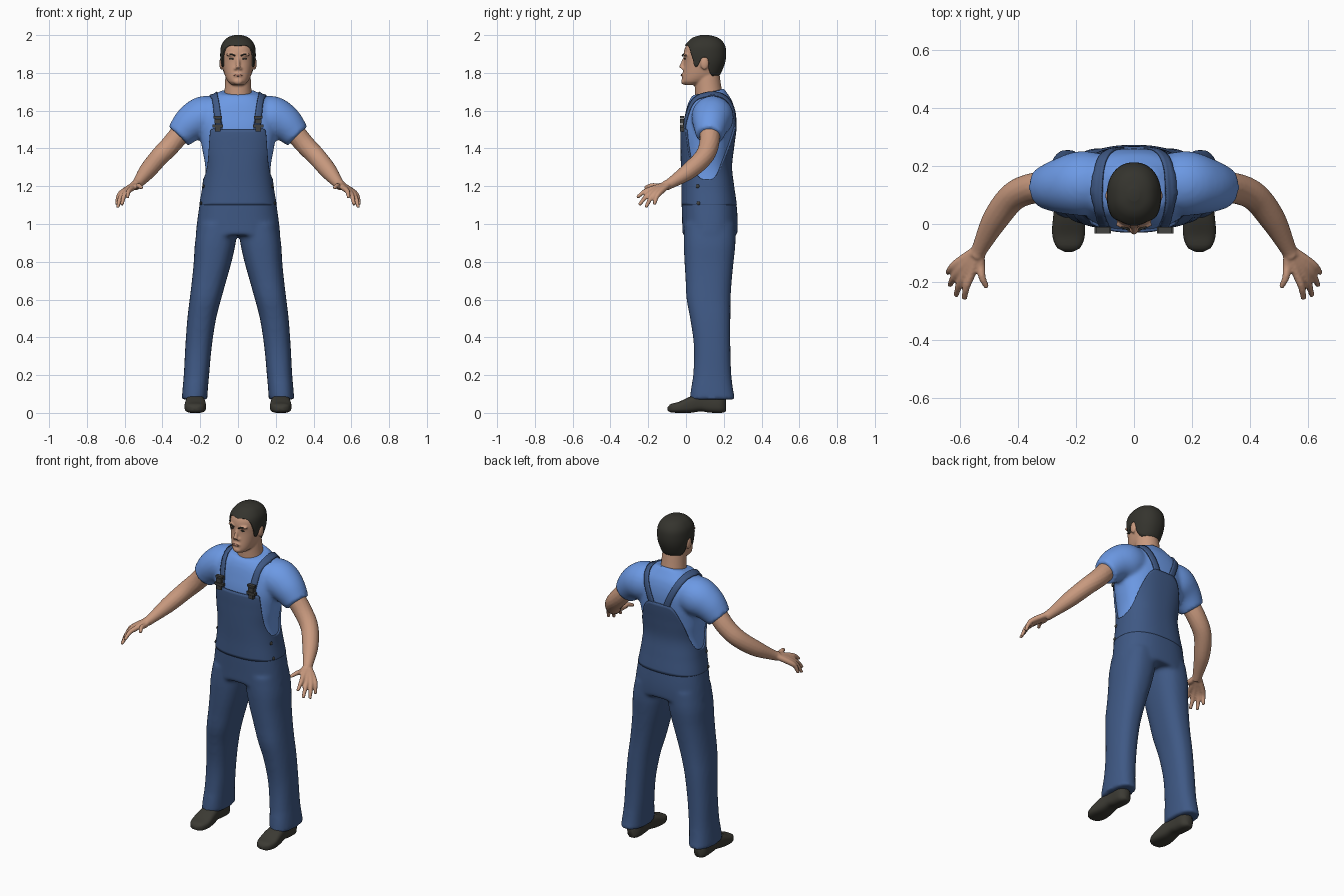
import bpy, bmesh
from math import sin, cos, pi
from mathutils import Vector, Matrix

cube = bpy.data.objects.get("Cube")
if cube:
    bpy.data.objects.remove(cube)


def material(name, r, g, b):
    m = bpy.data.materials.new(name)
    m.use_nodes = True
    m.diffuse_color = (r, g, b, 1)
    m.node_tree.nodes["Principled BSDF"].inputs["Base Color"].default_value = (r, g, b, 1)
    return m


SKIN = material("skin", .58, .32, .21)
SHIRT = material("light_blue_cotton", .15, .32, .78)
DENIM = material("dark_blue_denim", .05, .1, .235)
HAIR = material("dark_hair", .035, .034, .027)
SHOE = material("dark_leather", .045, .043, .034)
METAL = material("dark_metal", .055, .055, .05)
LIPS = material("lips", .42, .2, .14)


def spline(rows, t):
    """Smooth interpolation of keyed rows; the first column is the key."""
    n = len(rows)
    t = min(max(t, rows[0][0]), rows[-1][0])
    i = max(k for k in range(n - 1) if rows[k][0] <= t)

    def slope(k, c):
        a, b = rows[max(k - 1, 0)], rows[min(k + 1, n - 1)]
        return (b[c] - a[c]) / (b[0] - a[0])
    p, q = rows[i], rows[i + 1]
    h = q[0] - p[0]
    u = (t - p[0]) / h
    return [(2*u**3 - 3*u*u + 1) * p[c] + (u**3 - 2*u*u + u) * h * slope(i, c)
            + (3*u*u - 2*u**3) * q[c] + (u**3 - u*u) * h * slope(i + 1, c)
            for c in range(1, len(p))]


def section(rows, t, phi, off=0, n=2.4):
    """Point on a superellipse section; phi = 0 is the front."""
    cx, rx, lo, hi = spline(rows, t)
    s, c = sin(phi), -cos(phi)
    x = cx + (rx + off) * abs(s) ** (2 / n) * (1 if s > 0 else -1)
    b = (lo + hi) / 2 + ((hi - lo) / 2 + off) * abs(c) ** (2 / n) * (1 if c > 0 else -1)
    return Vector((x, b, t))


def skin_rings(bm, rings, caps=(True, True)):
    vs = [[bm.verts.new(p) for p in ring] for ring in rings]
    n = len(vs[0])
    for a, b in zip(vs, vs[1:]):
        for j in range(n):
            k = (j + 1) % n
            bm.faces.new((a[j], a[k], b[k], b[j]))
    if caps[0]:
        bm.faces.new(vs[0][::-1])
    if caps[1]:
        bm.faces.new(vs[-1])


def loft(bm, rows, lo, hi, count=24, cols=48, off=0, n=2.4, caps=(True, True),
         ease=1, lift=0, along_y=False):
    """Loft from lo to hi, each a number or a function of the angle."""
    low = lo if callable(lo) else lambda a: lo
    high = hi if callable(hi) else lambda a: hi
    rings = []
    for i in range(count + 1):
        u = 1 - (1 - i / count) ** ease
        ring = []
        for j in range(cols):
            a = 2 * pi * j / cols
            p = section(rows, low(a) + (high(a) - low(a)) * u, a, off, n)
            p.z += lift * u
            ring.append(Vector((p.x, p.z, p.y)) if along_y else p)
        rings.append(ring)
    skin_rings(bm, rings, caps)


def tube(bm, pts, side=1, steps=6, cols=16):
    """Round tube through (x, y, z, radius) points."""
    rows = [(i, *p) for i, p in enumerate(pts)]
    total = steps * (len(pts) - 1)
    path = [spline(rows, i / steps) for i in range(total + 1)]
    pos = [Vector((side * p[0], p[1], p[2])) for p in path]
    rings = []
    for i, p in enumerate(pos):
        q = (pos[min(i + 1, total)] - pos[max(i - 1, 0)]).to_track_quat('Z', 'Y')
        rings.append([p + q @ Vector((cos(2*pi*j/cols), sin(2*pi*j/cols), 0)) * path[i][3]
                      for j in range(cols)])
    skin_rings(bm, rings)


def blob(bm, loc, size):
    bmesh.ops.create_uvsphere(bm, u_segments=16, v_segments=10, radius=1,
                              matrix=Matrix.Translation(loc) @ Matrix.Diagonal((*size, 1)))


def box(bm, loc, size):
    bmesh.ops.create_cube(bm, size=1, matrix=Matrix.Translation(loc) @ Matrix.Diagonal((*size, 1)))


def finish(name, bm, mat, voxel=0, relax=4, smooth=True, closed=True):
    if closed:
        bmesh.ops.recalc_face_normals(bm, faces=bm.faces[:])
    for f in bm.faces:
        f.smooth = smooth
    me = bpy.data.meshes.new(name)
    bm.to_mesh(me)
    bm.free()
    me.materials.append(mat)
    ob = bpy.data.objects.new(name, me)
    bpy.context.collection.objects.link(ob)
    if voxel:
        r = ob.modifiers.new("fuse", 'REMESH')
        r.mode, r.voxel_size, r.use_smooth_shade = 'VOXEL', voxel, True
        s = ob.modifiers.new("relax", 'SMOOTH')
        s.factor, s.iterations = .5, relax
    return ob


def by_angle(rows):
    """Symmetric height rule around the body."""
    return lambda a: spline(rows, min(a, 2 * pi - a))[0]


# Section tables: height, centre x, half width, front y, back y
BODY = [(.88, 0, .222, -.01, .26), (1, 0, .21, -.012, .266), (1.1, 0, .196, -.015, .26),
        (1.2, 0, .18, -.015, .246), (1.3, 0, .173, -.018, .235), (1.4, 0, .19, -.02, .245),
        (1.5, 0, .205, -.02, .258), (1.58, 0, .2, -.005, .26), (1.65, 0, .165, .015, .245),
        (1.69, 0, .115, .04, .22), (1.72, 0, .08, .055, .2)]
HEAD = [(1.735, 0, .03, -.003, .06), (1.75, 0, .05, -.018, .11), (1.78, 0, .067, -.018, .165),
        (1.82, 0, .078, -.013, .188), (1.86, 0, .085, -.01, .202), (1.9, 0, .087, -.012, .206),
        (1.94, 0, .082, -.002, .2), (1.97, 0, .063, .025, .178), (1.985, 0, .042, .05, .152),
        (1.994, 0, .012, .085, .115)]

# Shirt with short sleeves
bm = bmesh.new()
loft(bm, BODY, 1.12, lambda a: 1.7 - .018 * cos(a), count=30)
for s in (1, -1):
    tube(bm, [(.1, .14, 1.57, .1), (.18, .14, 1.565, .112), (.25, .132, 1.53, .097),
              (.315, .125, 1.465, .072)], s, cols=32)
shirt = finish("shirt", bm, SHIRT, .011, 6)

# Trousers: hips fused with both legs
bm = bmesh.new()
loft(bm, BODY, .94, 1.2, off=.008)
for s in (1, -1):
    leg = [(.07, .23, .068, .02, .26), (.12, .227, .067, .025, .25), (.2, .22, .067, .038, .24),
           (.35, .209, .07, .042, .235), (.5, .192, .076, .022, .235), (.6, .173, .083, .003, .236),
           (.7, .153, .091, -.002, .242), (.8, .134, .1, -.008, .252), (.9, .12, .108, -.012, .262),
           (1, .105, .105, -.01, .26)]
    loft(bm, [(z, s * x, r, f, b) for z, x, r, f, b in leg], .07, 1)
finish("trousers", bm, DENIM, .011, 6)

# Bib and back panel with a curved upper edge
rim = by_angle([(0, 1.5), (.3, 1.5), (.67, 1.5), (.74, 1.46), (.85, 1.39), (1.05, 1.31), (1.3, 1.25),
                (1.6, 1.235), (1.9, 1.26), (2.2, 1.33), (2.5, 1.42), (2.82, 1.51), (3.142, 1.52)])
bm = bmesh.new()
loft(bm, BODY, 1.1, rim, count=26, cols=128, off=.009, caps=(False, False))
bib = finish("bib_and_back_panel", bm, DENIM, closed=False)
sol = bib.modifiers.new("cloth", 'SOLIDIFY')
sol.thickness, sol.offset = .012, -1

for s, side in ((1, "left"), (-1, "right")):
    # Shoulder strap laid on the shirt
    path = [(.104, -.03, 1.47), (.11, -.012, 1.56), (.124, .02, 1.65), (.13, .09, 1.69),
            (.124, .17, 1.69), (.095, .245, 1.62), (.058, .27, 1.53), (.045, .265, 1.47)]
    rows = [(i, *p) for i, p in enumerate(path)]
    bm = bmesh.new()
    strip = []
    for i in range(57):
        x, y, z = spline(rows, i / 8)
        strip.append([bm.verts.new((s * (x + w), y, z)) for w in (-.02, -.007, .007, .02)])
    for a, b in zip(strip, strip[1:]):
        for j in range(3):
            bm.faces.new((a[j], a[j + 1], b[j + 1], b[j]))
    strap = finish(side + "_strap", bm, DENIM)
    wrap = strap.modifiers.new("lay", 'SHRINKWRAP')
    wrap.target, wrap.wrap_mode, wrap.offset = shirt, 'ABOVE_SURFACE', .008
    strap.modifiers.new("cloth", 'SOLIDIFY').thickness = .008

    # Strap buckle
    bm = bmesh.new()
    for z, w, h in ((1.565, .046, .012), (1.543, .034, .024), (1.52, .056, .016), (1.5, .03, .022)):
        box(bm, (s * .108, -.022, z), (w, .022, h))
    finish(side + "_buckle", bm, METAL, smooth=False)

    # Side buttons
    bm = bmesh.new()
    for z in (1.2, 1.11):
        p = section(BODY, z, 1.25, .01)
        blob(bm, (s * p.x, p.y, z), (.006, .01, .01))
    finish(side + "_side_buttons", bm, METAL)

    # Arm and hand
    bm = bmesh.new()
    tube(bm, [(.28, .127, 1.51, .055), (.355, .122, 1.42, .053), (.42, .092, 1.352, .05),
              (.48, .015, 1.28, .045), (.53, -.08, 1.217, .029), (.545, -.11, 1.202, .027)], s)
    for knuckle, tip in (((.56, -.165, 1.19), (.586, -.26, 1.14)), ((.58, -.16, 1.18), (.615, -.248, 1.1)),
                         ((.597, -.15, 1.175), (.637, -.213, 1.087)), ((.61, -.135, 1.17), (.643, -.168, 1.102)),
                         ((.53, -.14, 1.2), (.508, -.22, 1.19))):
        k, t = Vector(knuckle), Vector(tip)
        bend = (k + t) / 2 + Vector((.006, -.004, .008))
        tube(bm, [(.535, -.085, 1.215, .018), (*k, .016), (*bend, .013), (*t, .009)], s, cols=12)
    finish(side + "_arm", bm, SKIN, .0055, 3)

    # Shoe, lofted from toe to heel
    shoe = [(-.097, .012, .012, .03), (-.085, .038, .004, .045), (-.04, .056, 0, .058), (.02, .054, 0, .085),
            (.08, .046, .008, .1), (.12, .044, .002, .1), (.19, .04, 0, .09), (.212, .018, .008, .07)]
    bm = bmesh.new()
    loft(bm, [(y, s * .226, r, a, b) for y, r, a, b in shoe], -.097, .212, n=3, cols=32, along_y=True)
    finish(side + "_shoe", bm, SHOE)

# Head with neck, nose, ears, brow and chin
bm = bmesh.new()
loft(bm, HEAD, 1.735, 1.994, n=2.2, ease=1.6)
tube(bm, [(0, .125, 1.64, .078), (0, .118, 1.71, .071), (0, .11, 1.8, .066)], cols=32)
tube(bm, [(0, -.006, 1.882, .008), (0, -.018, 1.85, .01), (0, -.026, 1.825, .014)])
blob(bm, (0, -.012, 1.788), (.026, .013, .014))
blob(bm, (0, -.01, 1.755), (.026, .016, .018))
for s in (1, -1):
    blob(bm, (s * .013, -.014, 1.822), (.009, .01, .008))
    blob(bm, (s * .035, -.002, 1.897), (.03, .012, .008))
    blob(bm, (s * .088, .098, 1.85), (.011, .022, .034))
finish("head", bm, SKIN, .0055, 2)

# Cropped hair with sideburns
hairline = by_angle([(0, 1.945), (.5, 1.947), (.8, 1.93), (1, 1.89), (1.15, 1.84), (1.32, 1.835),
                     (1.45, 1.875), (1.7, 1.875), (1.85, 1.82), (2.2, 1.785), (3.142, 1.768)])
bm = bmesh.new()
loft(bm, HEAD, hairline, 1.994, n=2.2, cols=96, off=.007, ease=1.8, lift=.006, caps=(False, True))
hair = finish("hair", bm, HAIR, closed=False)
sol = hair.modifiers.new("depth", 'SOLIDIFY')
sol.thickness, sol.offset = .01, -1


def face_y(x, z):
    cx, rx, lo, hi = spline(HEAD, z)
    return (lo + hi) / 2 - (hi - lo) / 2 * (1 - abs(x / rx) ** 2.2) ** (1 / 2.2)


# Eyes, eyebrows and mouth
bm = bmesh.new()
for s in (1, -1):
    blob(bm, (s * .034, face_y(.034, 1.875) - .001, 1.875), (.014, .004, .005))
    tube(bm, [(x, face_y(x, z) - .008, z, .004) for x, z in ((.016, 1.891), (.036, 1.899), (.056, 1.893))], s)
finish("eyes_and_eyebrows", bm, HAIR)
bm = bmesh.new()
blob(bm, (0, -.024, 1.788), (.024, .004, .006))
finish("mouth", bm, LIPS)
